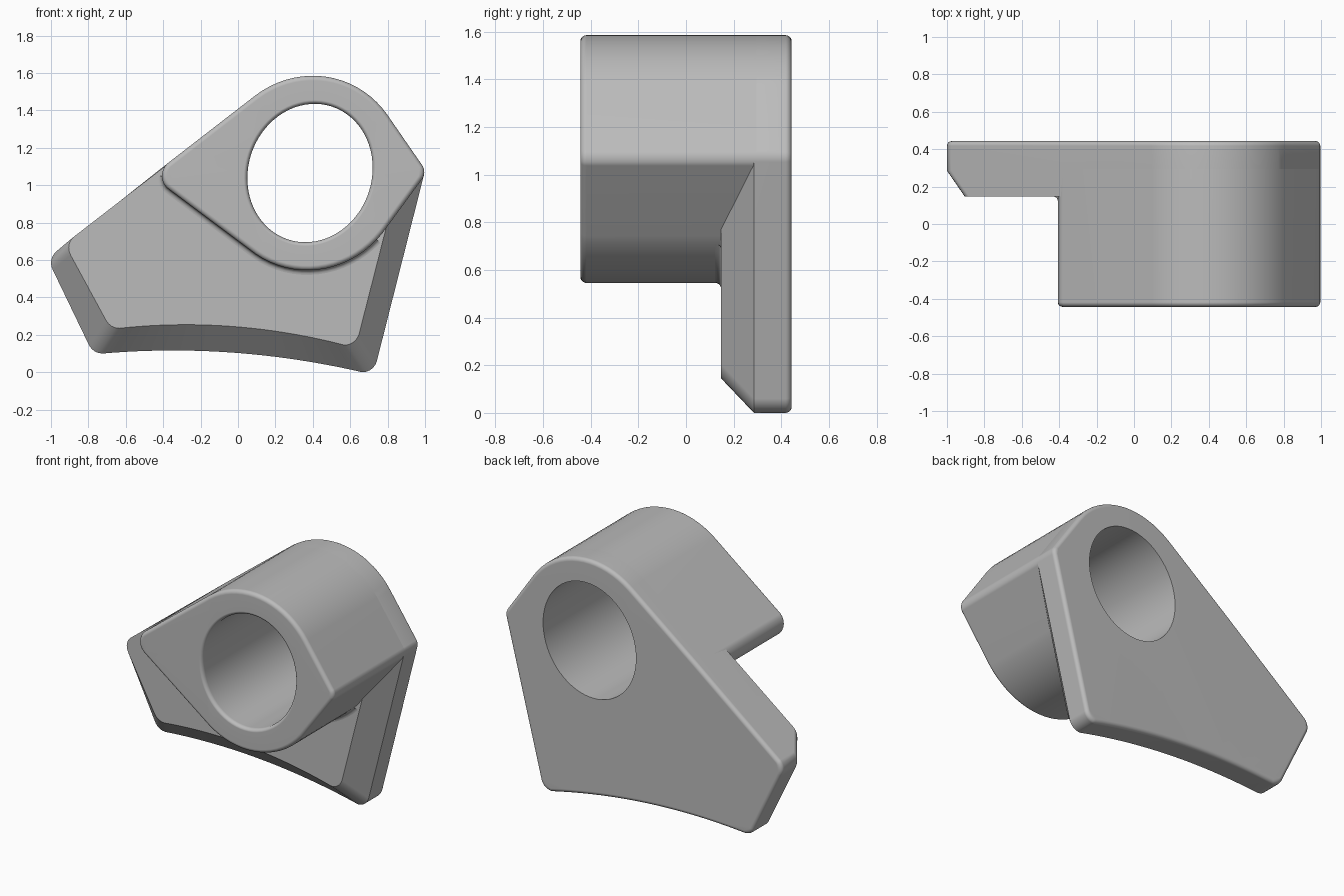
import bpy, bmesh, math
from mathutils import Vector
from mathutils.geometry import convex_hull_2d

cube = bpy.data.objects.get("Cube")
if cube:
    bpy.data.objects.remove(cube, do_unlink=True)

BACK, FRONT, PLATE_FRONT, SHOULDER, SOFT = 0.443, -0.443, 0.147, 0.285, 0.025
CENTRE = Vector((0.385, 1.065))

grey = bpy.data.materials.new("mid grey")
grey.use_nodes = True
colour = (0.5, 0.5, 0.5, 1)
grey.diffuse_color = colour
grey.node_tree.nodes["Principled BSDF"].inputs["Base Color"].default_value = colour


def oval(centre, rx, rz, lean=0.0, count=24):
    """Slightly leaning oval in the x-z plane."""
    angles = [math.tau * i / count for i in range(count)]
    return [Vector((centre[0] + rx * math.cos(a), centre[1] + rz * math.sin(a + lean)))
            for a in angles]


def offset(ring, d):
    """Move a counter-clockwise outline outwards by d."""
    out = []
    for i, p in enumerate(ring):
        a = (p - ring[i - 1]).normalized()
        b = (ring[(i + 1) % len(ring)] - p).normalized()
        n = Vector((a.y + b.y, -a.x - b.x)).normalized()
        out.append(p + n * d / max(0.5, n.dot(Vector((a.y, -a.x)))))
    return out


def add_ring(bm, ring, y):
    return [bm.verts.new((p.x, y, p.y)) for p in ring]


def bridge(bm, rings):
    for a, b in zip(rings, rings[1:]):
        for i in range(len(a)):
            j = (i + 1) % len(a)
            bm.faces.new((a[i], a[j], b[j], b[i]))


def cap(bm, outer, inner, direction):
    """Flat face between an outline and the bore."""
    edges = []
    for ring in (outer, inner):
        for i, v in enumerate(ring):
            w = ring[(i + 1) % len(ring)]
            edges.append(bm.edges.get((v, w)) or bm.edges.new((v, w)))
    bmesh.ops.triangle_fill(bm, use_beauty=True, edges=edges, normal=(0, direction, 0))


def finish(bm, name):
    bmesh.ops.recalc_face_normals(bm, faces=bm.faces)
    mesh = bpy.data.meshes.new(name)
    bm.to_mesh(mesh)
    bm.free()
    mesh.materials.append(grey)
    ob = bpy.data.objects.new(name, mesh)
    bpy.context.collection.objects.link(ob)
    bpy.ops.object.select_all(action='DESELECT')
    ob.select_set(True)
    bpy.context.view_layer.objects.active = ob
    bpy.ops.object.shade_smooth_by_angle(angle=math.radians(30))
    weighted = ob.modifiers.new("flat caps", 'WEIGHTED_NORMAL')
    weighted.keep_sharp = True
    return ob


steps = [math.pi / 2 * i / 5 for i in range(6)]
bore = oval(CENTRE, 0.335, 0.37, 0.075, 72)

# Boss outline: a big oval stretched to two rounded tips
left_tip = oval((-0.317, 1.05), 0.09, 0.09)
right_tip = oval((0.93, 1.07), 0.066, 0.066)
boss_points = oval(CENTRE, 0.505, 0.52, 0.03, 72) + left_tip + right_tip
boss_outline = [boss_points[i] for i in convex_hull_2d(boss_points)]
if sum(p.cross(boss_outline[i - 1]) for i, p in enumerate(boss_outline)) > 0:
    boss_outline.reverse()

# Boss with softened front edges and the bore through the whole part
bm = bmesh.new()
outside = [add_ring(bm, boss_outline, SHOULDER + 0.01)]
inside = [add_ring(bm, bore, BACK)]
for t in steps:
    inset, y = SOFT * (1 - math.cos(t)), FRONT + SOFT * (1 - math.sin(t))
    outside.append(add_ring(bm, offset(boss_outline, -inset), y))
    inside.append(add_ring(bm, offset(bore, inset * 0.8), y))
bridge(bm, outside)
bridge(bm, inside)
cap(bm, outside[-1], inside[-1], -1)
finish(bm, "boss")

# Small fillet where the boss meets the plate
bm = bmesh.new()
rows = [add_ring(bm, offset(boss_outline, SOFT * (1 - math.cos(t))),
                 PLATE_FRONT - SOFT * (1 - math.sin(t))) for t in steps]
bridge(bm, rows)
hidden = [v for k in range(len(boss_outline)) if boss_outline[k].y > 1.06 or boss_outline[k].x > 0.75
          for v in (row[k] for row in rows)]
bmesh.ops.delete(bm, geom=hidden, context='VERTS')
finish(bm, "boss_fillet")

# Plate corners: full-size centre, chamfered front centre, radius
corners = [((-0.92, 0.585), (-0.825, 0.665), 0.08),
           ((-0.725, 0.18), (-0.635, 0.315), 0.08),
           ((0.665, 0.08), (0.57, 0.225), 0.08),
           ((0.93, 1.07), (0.80, 1.07), 0.066)]
wide = [p for p in boss_points if p not in right_tip]
narrow = [p + (CENTRE - p) * 0.008 for p in wide]
owner = [None] * len(wide)
for k, (full, small, r) in enumerate(corners):
    wide += oval(full, r, r)
    narrow += oval(small, r, r)
    owner += [k] * 24
order = list(convex_hull_2d(wide))
if sum(wide[p].cross(wide[order[i - 1]]) for i, p in enumerate(order)) > 0:
    order.reverse()

# Bow the bottom edge upwards between the two lower corners
plate_outline, plate_front = [], []
for i, a in enumerate(order):
    b = order[(i + 1) % len(order)]
    plate_outline.append(wide[a])
    plate_front.append(narrow[a])
    if (owner[a], owner[b]) == (1, 2):
        for s in range(1, 24):
            t = s / 24
            bow = Vector((0, 0.22 * t * (1 - t)))
            plate_outline.append(wide[a].lerp(wide[b], t) + bow)
            plate_front.append(narrow[a].lerp(narrow[b], t) + bow)

# Plate with chamfered front and softened back edge
bm = bmesh.new()
rings = [add_ring(bm, plate_front, PLATE_FRONT), add_ring(bm, plate_outline, SHOULDER)]
for t in steps:
    rings.append(add_ring(bm, offset(plate_outline, -SOFT * (1 - math.cos(t))),
                          BACK - SOFT * (1 - math.sin(t))))
bridge(bm, rings)
cap(bm, rings[0], add_ring(bm, bore, PLATE_FRONT), -1)
cap(bm, rings[-1], add_ring(bm, bore, BACK), 1)
finish(bm, "plate")
